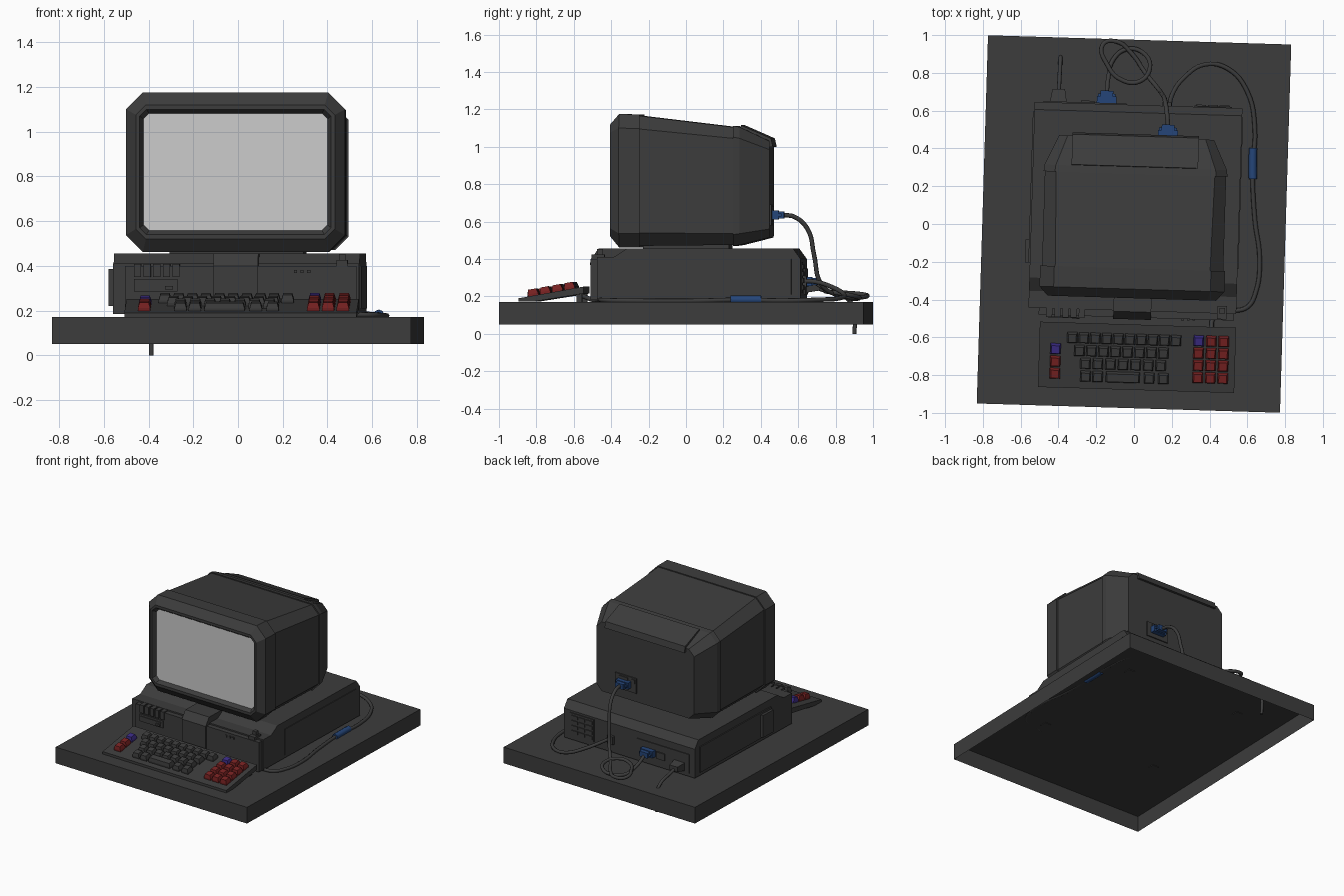
import bpy, bmesh, math
from mathutils import Matrix, Vector

TURN = Matrix.Rotation(math.radians(-1.75), 4, 'Z')   # everything sits slightly skewed


def material(name, rgb):
    m = bpy.data.materials.new(name)
    m.diffuse_color = (*rgb, 1)
    return m


DARK = material("dark_plastic", (0.045, 0.045, 0.045))
GLASS = material("pale_screen", (0.6, 0.6, 0.6))
RED = material("red_keys", (0.19, 0.016, 0.016))
PURPLE = material("purple_keys", (0.045, 0.025, 0.24))
BLUE = material("blue_plugs", (0.018, 0.06, 0.19))


def finish(name, bm, mat, xf=None):
    bmesh.ops.recalc_face_normals(bm, faces=bm.faces)
    me = bpy.data.meshes.new(name)
    if xf is not None:
        bm.transform(xf)
    bm.transform(TURN)
    bm.to_mesh(me)
    bm.free()
    me.materials.append(mat)
    ob = bpy.data.objects.new(name, me)
    bpy.context.collection.objects.link(ob)
    return ob


def add_box(bm, x0, x1, y0, y1, z0, z1, taper=0.0):
    """Box whose top shrinks by taper on every side."""
    lo = [(x0, y0), (x1, y0), (x1, y1), (x0, y1)]
    t = taper
    hi = [(x0 + t, y0 + t), (x1 - t, y0 + t), (x1 - t, y1 - t), (x0 + t, y1 - t)]
    a = [bm.verts.new((x, y, z0)) for x, y in lo]
    b = [bm.verts.new((x, y, z1)) for x, y in hi]
    bm.faces.new(a[::-1])
    bm.faces.new(b)
    for i in range(4):
        j = (i + 1) % 4
        bm.faces.new((a[i], a[j], b[j], b[i]))


def boxes(name, dims, mat=DARK, xf=None):
    bm = bmesh.new()
    for d in dims:
        add_box(bm, *d)
    return finish(name, bm, mat, xf)


def extrude_side(name, profile, x0, x1, mat=DARK):
    """Side profile of (y, z) points pulled along x."""
    bm = bmesh.new()
    a = [bm.verts.new((x0, y, z)) for y, z in profile]
    b = [bm.verts.new((x1, y, z)) for y, z in profile]
    bm.faces.new(a)
    bm.faces.new(b[::-1])
    for i in range(len(a)):
        j = (i + 1) % len(a)
        bm.faces.new((a[i], a[j], b[j], b[i]))
    return finish(name, bm, mat)


def octagon(bm, y, hw, z0, z1, c):
    pts = [(-hw, z0 + c), (-hw + c, z0), (hw - c, z0), (hw, z0 + c),
           (hw, z1 - c), (hw - c, z1), (-hw + c, z1), (-hw, z1 - c)]
    return [bm.verts.new((x, y, z)) for x, z in pts]


def cable(name, pts, radius=0.012, mat=DARK, caps=True):
    cu = bpy.data.curves.new(name, 'CURVE')
    cu.dimensions = '3D'
    cu.bevel_depth = radius
    cu.bevel_resolution = 2
    cu.resolution_u = 6
    cu.use_fill_caps = caps
    sp = cu.splines.new('BEZIER')
    sp.bezier_points.add(len(pts) - 1)
    for p, co in zip(sp.bezier_points, pts):
        p.co = co
        p.handle_left_type = p.handle_right_type = 'AUTO'
    cu.materials.append(mat)
    ob = bpy.data.objects.new(name, cu)
    bpy.context.collection.objects.link(ob)


# table slab, open underneath
bm = bmesh.new()
add_box(bm, -0.803, 0.803, -0.975, 0.975, 0.05, 0.17)
bm.faces.ensure_lookup_table()
bmesh.ops.delete(bm, geom=[bm.faces[0]], context='FACES_ONLY')
table = finish("table_slab", bm, DARK)

# monitor shell: octagonal sections from screen rim to back
bm = bmesh.new()
sections = [(-0.365, 0.412, 0.558, 1.082, 0.025), (-0.393, 0.428, 0.54, 1.10, 0.03),
            (-0.393, 0.445, 0.52, 1.12, 0.045), (-0.345, 0.49, 0.462, 1.175, 0.075),
            (-0.235, 0.49, 0.462, 1.172, 0.075), (-0.235, 0.48, 0.47, 1.165, 0.07),
            (0.265, 0.48, 0.475, 1.105, 0.06), (0.265, 0.487, 0.47, 1.112, 0.06),
            (0.30, 0.483, 0.475, 1.105, 0.06), (0.458, 0.41, 0.515, 1.03, 0.045)]
rings = [octagon(bm, *s) for s in sections]
for a, b in zip(rings, rings[1:]):
    for i in range(8):
        j = (i + 1) % 8
        bm.faces.new((a[i], a[j], b[j], b[i]))
bm.faces.new(rings[-1])
finish("monitor_shell", bm, DARK)

# screen
bm = bmesh.new()
bm.faces.new(octagon(bm, -0.366, 0.412, 0.558, 1.082, 0.025))
finish("screen", bm, GLASS)

# raised vent cover on the sloped rear, rear socket plate, monitor foot
extrude_side("vent_cover", [(0.30, 1.09), (0.305, 1.115), (0.465, 1.045), (0.475, 1.0), (0.45, 1.0)],
             -0.34, 0.33)
boxes("monitor_socket_plate", [(0.07, 0.25, 0.45, 0.466, 0.58, 0.69),
                               (0.08, 0.11, 0.46, 0.472, 0.65, 0.68),
                               (0.14, 0.21, 0.46, 0.472, 0.655, 0.68)])
boxes("monitor_foot", [(-0.30, 0.30, -0.22, 0.24, 0.45, 0.48)])

# computer case with a low front shelf
extrude_side("case_body", [(-0.46, 0.185), (-0.46, 0.41), (-0.37, 0.41), (-0.30, 0.455),
                           (0.59, 0.455), (0.63, 0.40), (0.63, 0.185)], -0.545, 0.555)
boxes("front_panel", [(-0.49, 0.545, -0.495, -0.45, 0.18, 0.40)])
extrude_side("front_centre_cap", [(-0.505, 0.19), (-0.505, 0.40), (-0.465, 0.455), (-0.29, 0.455),
                                  (-0.29, 0.19)], -0.095, 0.105)
boxes("case_feet", [(x, x + 0.05, y, y + 0.05, 0.165, 0.19)
                    for x in (-0.49, 0.45) for y in (-0.40, 0.53)])

# side panels
boxes("side_panels", [(-0.553, -0.54, -0.22, 0.58, 0.21, 0.40),
                      (-0.572, -0.54, -0.22, -0.10, 0.22, 0.385),
                      (0.55, 0.56, -0.22, 0.58, 0.21, 0.40)])

# front details: vent ribs, drive slot, indicator lamps, key switch
boxes("vent_ribs", [(-0.45 + i * 0.043, -0.418 + i * 0.043, -0.505, -0.45, 0.35, 0.408)
                    for i in range(5)])
boxes("disk_drive", [(-0.45, -0.255, -0.503, -0.49, 0.285, 0.34),
                     (-0.44, -0.27, -0.508, -0.50, 0.318, 0.326),
                     (-0.31, -0.275, -0.512, -0.50, 0.295, 0.31)])
boxes("indicator_lamps", [(x, x + 0.014, -0.502, -0.49, 0.367, 0.381) for x in (0.265, 0.295, 0.325)])
boxes("power_switch", [(0.455, 0.505, -0.49, -0.42, 0.39, 0.425),
                       (0.465, 0.495, -0.46, -0.43, 0.42, 0.452)])

# rear details: expansion slots and socket panel
slots = [(0.30, 0.50, 0.62, 0.636, 0.22, 0.385)]
slots += [(0.31 + c * 0.062, 0.362 + c * 0.062, 0.63, 0.642, 0.235 + r * 0.037, 0.26 + r * 0.037)
          for c in range(3) for r in range(4)]
boxes("expansion_slots", slots)
boxes("rear_socket_panel", [(-0.50, -0.06, 0.62, 0.636, 0.21, 0.35),
                            (-0.30, -0.23, 0.63, 0.645, 0.25, 0.30),
                            (0.13, 0.18, 0.62, 0.65, 0.25, 0.31)])

# keyboard wedge with rear stand
KY0, KY1, KZ0, KZ1 = -0.878, -0.532, 0.190, 0.252
extrude_side("keyboard_tray", [(KY0, 0.172), (KY0, KZ0), (KY1, KZ1), (KY1, 0.215), (-0.80, 0.172)],
             -0.482, 0.557)
boxes("keyboard_stand", [(x, x + 0.06, -0.57, -0.54, 0.17, 0.225) for x in (-0.44, 0.46)])
TILT = Matrix.Translation((0, KY0, KZ0)) @ Matrix.Rotation(math.atan2(KZ1 - KZ0, KY1 - KY0), 4, 'X')


def keys(name, places, mat):
    """Tapered caps on the tray; places hold x, y and width."""
    dims = []
    for x, y, w in places:
        v = y - KY0
        dims.append((x - w / 2, x + w / 2, v - 0.028, v + 0.028, -0.004, 0.012))
        dims.append((x - w / 2, x + w / 2, v - 0.028, v + 0.028, 0.012, 0.036, 0.007))
    boxes(name, dims, mat, TILT)


K = 0.055
main = [(-0.308 + i * 0.061, -0.605, K) for i in range(10)]
main += [(-0.268 + i * 0.0635, -0.674, K) for i in range(8)]
main += [(-0.235 + i * 0.0665, -0.742, K) for i in range(7)]
main += [(-0.232, -0.811, K), (-0.168, -0.811, K), (-0.035, -0.811, 0.18),
         (0.105, -0.811, K), (0.18, -0.811, K)]
pad = [(0.362 + c * 0.066, -0.602 - r * 0.066, K) for r in range(4) for c in range(3)]
keys("letter_keys", main, DARK)
keys("purple_keys", [pad[0], (-0.395, -0.668, K)], PURPLE)
keys("red_keys", pad[1:] + [(-0.395, -0.735, K), (-0.395, -0.80, K)], RED)

# blue plugs: a wide head, a narrower grip and two thumb screws
for name, x, y, z in (("monitor_plug", 0.165, 0.466, 0.635), ("case_plug", -0.165, 0.636, 0.28)):
    d = [(x - 0.052, x + 0.052, y, y + 0.035, z - 0.024, z + 0.024),
         (x - 0.034, x + 0.034, y + 0.035, y + 0.065, z - 0.019, z + 0.019)]
    d += [(x + s * 0.04 - 0.007, x + s * 0.04 + 0.007, y + 0.035, y + 0.05, z - 0.007, z + 0.007)
          for s in (-1, 1)]
    boxes(name, d, BLUE)

# power plug: tapered block lying along y
boxes("power_plug", [(-0.045, 0.045, -0.03, 0.03, 0, 0.07, 0.012)], DARK,
      Matrix.Translation((-0.42, 0.632, 0.25)) @ Matrix.Rotation(-math.pi / 2, 4, 'X'))

# cables
cable("power_cable", [(-0.40, 0.68, 0.25), (-0.395, 0.76, 0.225), (-0.39, 0.86, 0.19),
                      (-0.388, 0.90, 0.13), (-0.388, 0.90, 0.0)], 0.011)
cable("keyboard_cable", [(0.41, -0.56, 0.205), (0.42, -0.50, 0.182), (0.50, -0.465, 0.182),
                         (0.60, -0.44, 0.18), (0.645, -0.36, 0.178), (0.665, -0.18, 0.176),
                         (0.64, 0.02, 0.176), (0.628, 0.30, 0.182), (0.64, 0.50, 0.178),
                         (0.60, 0.70, 0.182), (0.50, 0.82, 0.19), (0.38, 0.845, 0.21),
                         (0.27, 0.78, 0.25), (0.20, 0.68, 0.28), (0.185, 0.60, 0.28)], 0.012)
cable("monitor_cable", [(0.18, 0.52, 0.635), (0.175, 0.58, 0.625), (0.165, 0.65, 0.56),
                        (0.15, 0.685, 0.42), (0.125, 0.72, 0.27), (0.06, 0.80, 0.21),
                        (-0.01, 0.90, 0.195), (-0.09, 0.965, 0.20), (-0.165, 0.95, 0.21),
                        (-0.14, 0.84, 0.22), (-0.07, 0.765, 0.225), (0.03, 0.755, 0.225),
                        (0.085, 0.83, 0.215), (0.05, 0.905, 0.20), (-0.04, 0.925, 0.19),
                        (-0.11, 0.87, 0.19), (-0.135, 0.78, 0.22), (-0.145, 0.68, 0.28)], 0.012)
cable("cable_choke", [(0.63, 0.238, 0.182), (0.629, 0.255, 0.182), (0.629, 0.32, 0.182),
                      (0.63, 0.385, 0.182), (0.631, 0.402, 0.182)], 0.022, BLUE)
